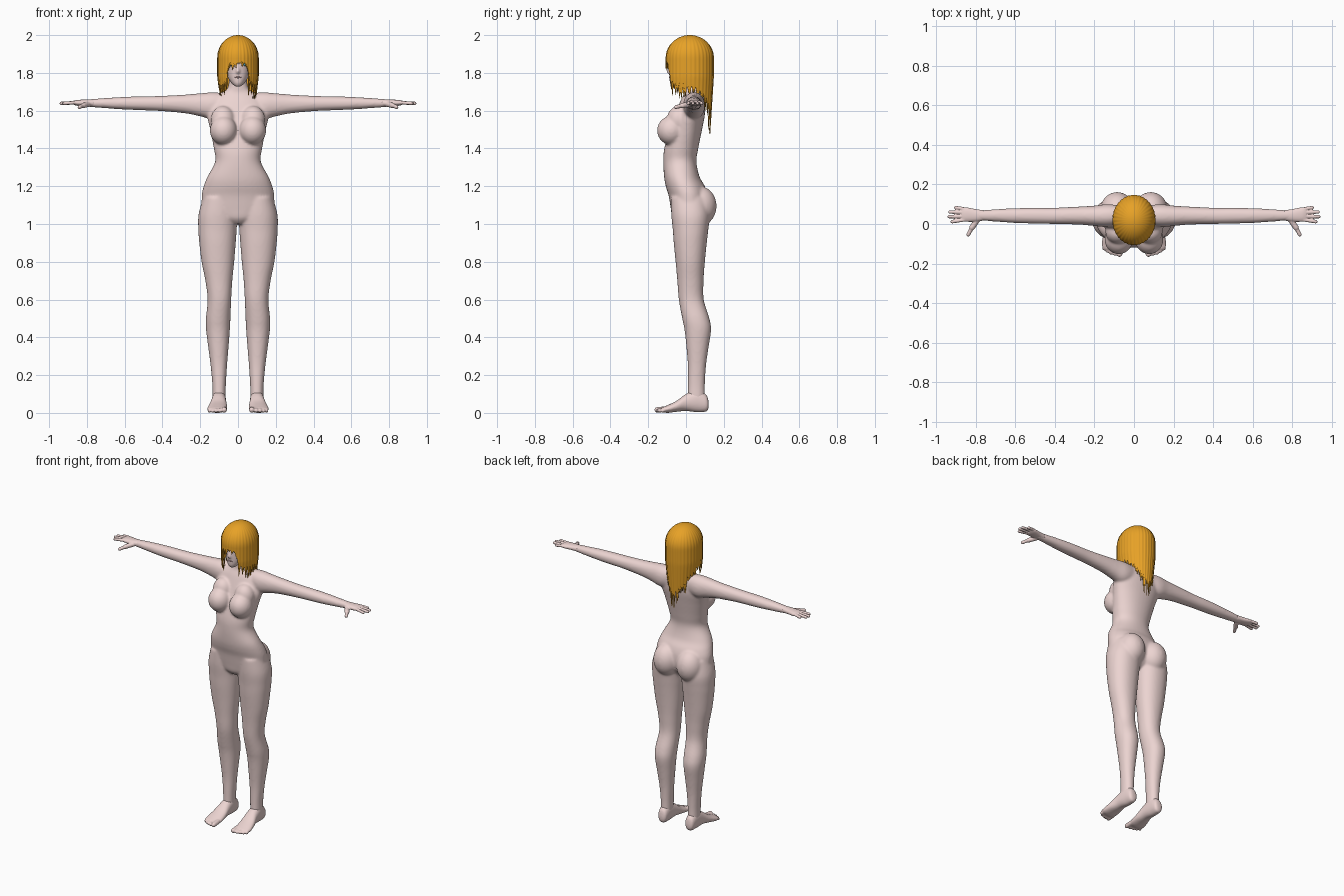
import bpy, bmesh, math, random
from mathutils import Vector, Matrix

if "Cube" in bpy.data.objects:
    bpy.data.objects.remove(bpy.data.objects["Cube"])

random.seed(4)
AXES = {'z': lambda t, a, b: (a, b, t), 'x': lambda t, a, b: (t, a, b), 'y': lambda t, a, b: (a, t, b)}


def material(name, rgb):
    m = bpy.data.materials.new(name)
    m.diffuse_color = (*rgb, 1)
    m.use_nodes = True
    m.node_tree.nodes["Principled BSDF"].inputs["Base Color"].default_value = m.diffuse_color
    return m


SKIN = material("skin", (0.84, 0.66, 0.64))
HAIR = material("orange", (0.80, 0.36, 0.02))
BLUE = material("blue", (0.10, 0.50, 0.70))
LIP = material("lip", (0.62, 0.40, 0.40))


def spline(rows, steps=5):
    """Catmull-Rom through the ring rows."""
    out = []
    for i in range(len(rows) - 1):
        p0, p1, p2 = rows[max(i - 1, 0)], rows[i], rows[i + 1]
        p3 = rows[min(i + 2, len(rows) - 1)]
        for k in range(steps):
            u = k / steps
            out.append([0.5 * (2 * b + (c - a) * u + (2 * a - 5 * b + 4 * c - d) * u * u
                               + (3 * b - a - 3 * c + d) * u ** 3) for a, b, c, d in zip(p0, p1, p2, p3)])
    return out + [list(rows[-1])]


def loft(bm, axis, rows, side=1, n=36, power=2.15):
    """Rows are (position, a_min, a_max, b_min, b_max) along the axis."""
    rings = []
    for t, a0, a1, b0, b1 in spline(rows):
        ring = []
        for i in range(n):
            w = 2 * math.pi * i / n
            c, s = math.cos(w), math.sin(w)
            a = (a0 + a1) / 2 + (a1 - a0) / 2 * math.copysign(abs(c) ** (2 / power), c)
            b = (b0 + b1) / 2 + (b1 - b0) / 2 * math.copysign(abs(s) ** (2 / power), s)
            x, y, z = AXES[axis](t, a, b)
            ring.append(bm.verts.new((x * side, y, z)))
        rings.append(ring)
    for r, q in zip(rings, rings[1:]):
        for i in range(n):
            bm.faces.new((r[i], r[(i + 1) % n], q[(i + 1) % n], q[i]))
    bm.faces.new(rings[0])
    bm.faces.new(rings[-1])


def ball(bm, c, r, side=1):
    m = Matrix.Translation((c[0] * side, c[1], c[2])) @ Matrix.Diagonal((*r, 1))
    bmesh.ops.create_uvsphere(bm, u_segments=28, v_segments=18, radius=1, matrix=m)


def capsule(bm, p, q, r, side=1):
    p, q = (Vector((v[0] * side, v[1], v[2])) for v in (p, q))
    rot = (q - p).to_track_quat('Z', 'Y').to_matrix()
    for v in bmesh.ops.create_uvsphere(bm, u_segments=16, v_segments=11, radius=r)['verts']:
        v.co = rot @ v.co + (q if v.co.z > 0 else p)


def finish(name, bm, mat, voxel=0, smooth=0):
    bmesh.ops.recalc_face_normals(bm, faces=bm.faces)
    for f in bm.faces:
        f.smooth = True
    me = bpy.data.meshes.new(name)
    bm.to_mesh(me)
    bm.free()
    me.materials.append(mat)
    ob = bpy.data.objects.new(name, me)
    bpy.context.collection.objects.link(ob)
    if voxel:
        r = ob.modifiers.new("fuse", 'REMESH')
        r.mode, r.voxel_size, r.use_smooth_shade = 'VOXEL', voxel, True
        s = ob.modifiers.new("soften", 'SMOOTH')
        s.factor, s.iterations = 0.5, smooth
    return ob


# Body: torso, bust, hips, arms and legs fused into one skin
bm = bmesh.new()
torso = [(1.00, .05, -.045, .06), (1.03, .12, -.07, .09), (1.08, .185, -.08, .115), (1.15, .192, -.092, .115),
         (1.20, .182, -.107, .10), (1.25, .162, -.116, .072), (1.33, .121, -.12, .055), (1.40, .128, -.115, .065),
         (1.50, .147, -.088, .085), (1.58, .163, -.058, .10), (1.65, .14, -.03, .10), (1.69, .095, -.01, .09),
         (1.72, .055, -.008, .08), (1.80, .045, -.01, .07)]
loft(bm, 'z', [(z, -w, w, f, b) for z, w, f, b in torso])
arm = [(.05, 0, .09, 1.58, 1.69), (.13, -.015, .10, 1.555, 1.697), (.20, -.01, .093, 1.57, 1.692),
       (.28, -.003, .088, 1.586, 1.685), (.41, 0, .082, 1.598, 1.678), (.50, .002, .082, 1.602, 1.676),
       (.60, .005, .08, 1.606, 1.673), (.70, .012, .075, 1.613, 1.667), (.78, .018, .069, 1.619, 1.661),
       (.81, .02, .07, 1.623, 1.657)]
leg = [(1.14, .02, .185, -.08, .11), (1.05, .004, .209, -.078, .125), (.97, .007, .21, -.07, .118),
       (.90, .012, .205, -.065, .11), (.80, .02, .193, -.055, .10), (.70, .03, .173, -.046, .093),
       (.60, .036, .161, -.038, .094), (.50, .04, .17, -.02, .124), (.44, .043, .169, -.008, .133),
       (.35, .05, .158, .002, .12), (.25, .058, .145, .01, .106), (.15, .064, .136, .01, .10),
       (.08, .066, .134, .01, .10), (.05, .07, .13, .02, .095)]
for s in (1, -1):
    loft(bm, 'x', arm, s)
    loft(bm, 'z', leg, s)
    ball(bm, (.077, -.078, 1.495), (.072, .075, .077), s)
    ball(bm, (.08, -.04, 1.55), (.065, .062, .075), s)
    ball(bm, (.085, .072, 1.095), (.086, .09, .105), s)
finish("body", bm, SKIN, .007, 9)

# Head with nose and ears
bm = bmesh.new()
head = [(1.728, .014, -.075, -.04), (1.745, .034, -.085, .01), (1.78, .056, -.088, .06), (1.83, .071, -.089, .11),
        (1.88, .08, -.09, .125), (1.93, .077, -.082, .12), (1.97, .053, -.05, .09), (1.985, .025, -.01, .05)]
loft(bm, 'z', [(z, -w, w, f, b) for z, w, f, b in head])
capsule(bm, (0, -.083, 1.84), (0, -.094, 1.806), .009)
for s in (1, -1):
    ball(bm, (.073, .02, 1.83), (.012, .02, .03), s)
finish("head", bm, SKIN, .006, 4)

# Eyes and mouth
bm = bmesh.new()
for s in (1, -1):
    ball(bm, (.034, -.075, 1.846), (.014, .012, .009), s)
finish("eyes", bm, BLUE)
bm = bmesh.new()
ball(bm, (0, -.084, 1.776), (.018, .007, .005))
finish("mouth", bm, LIP)

# Hands: palm, four fingers and a thumb
fingers = [(.076, .902, .083), (.058, .932, .061), (.039, .936, .037), (.021, .920, .012)]
foot = [(.12, .088, .112, .03, .055), (.108, .071, .129, .008, .095), (.06, .065, .136, .004, .125),
        (0, .062, .142, .01, .10), (-.05, .058, .155, .006, .064), (-.10, .058, .163, 0, .04),
        (-.128, .066, .156, .006, .028)]
toes = [(.073, -.152, .015), (.097, -.15, .011), (.117, -.144, .011), (.135, -.136, .010), (.151, -.124, .010)]
for side_name, s in (("left", 1), ("right", -1)):
    bm = bmesh.new()
    loft(bm, 'x', [(.76, .018, .07, 1.62, 1.661), (.80, .012, .075, 1.623, 1.659), (.85, .011, .085, 1.626, 1.657),
                   (.872, .015, .082, 1.632, 1.652)], s)
    for y, tx, ty in fingers:
        capsule(bm, (.86, y, 1.643), (tx, ty, 1.639), .0092, s)
    capsule(bm, (.79, .025, 1.635), (.82, -.018, 1.627), .0145, s)
    capsule(bm, (.82, -.018, 1.627), (.839, -.053, 1.619), .0105, s)
    finish(side_name + "_hand", bm, SKIN, .0035, 3)

    # Feet: heel-to-ball loft with five toes
    bm = bmesh.new()
    loft(bm, 'y', foot, s)
    for x, y, r in toes:
        capsule(bm, (x, -.11, .02), (x, y, r + .001), r, s)
    finish(side_name + "_foot", bm, SKIN, .0045, 3)

# Hair: layered shells whose lower edges break into pointed locks
HEM = [(0, 1.87), (26, 1.855), (36, 1.77), (50, 1.75), (90, 1.75), (125, 1.70), (150, 1.64), (180, 1.59)]


def hem(deg):
    for (d0, z0), (d1, z1) in zip(HEM, HEM[1:]):
        if deg <= d1:
            return z0 + (z1 - z0) * (deg - d0) / (d1 - d0)
    return HEM[-1][1]


def hair_shell(name, scale, locks, shift):
    bm = bmesh.new()
    per, rows, grid = 6, 34, []
    n = locks * per
    depth = [random.uniform(.25, 1) for _ in range(locks)]
    for i in range(n):
        a = 2 * math.pi * (i + shift) / n
        deg = math.degrees(abs((a + math.pi) % (2 * math.pi) - math.pi))
        saw = 1 - abs((i % per) - per / 2) / (per / 2)
        reach = .05 if deg < 30 else .095 if deg < 125 else .14
        end = hem(deg) - reach * depth[i // per] * saw
        col = []
        for j in range(1, rows + 1):
            if j <= 14:
                e = math.pi / 2 * (1 - j / 14)
                z, f = 1.88 + .12 * scale * math.sin(e), math.cos(e)
            else:
                z, f = 1.88 + (end - 1.88) * (j - 14) / (rows - 14), 1
            drop = max(0, 1.78 - z)
            r = f * scale * (1 + .018 * (saw - .5) * min(1, j / 10))
            x = .109 * r * math.sin(a) * (1 - 1.1 * drop)
            y = .02 - .127 * r * math.cos(a) * (1 - .5 * drop)
            col.append(bm.verts.new((x, y, z)))
        grid.append(col)
    top = bm.verts.new((0, .02, 1.88 + .12 * scale))
    for i in range(n):
        c, d = grid[i], grid[(i + 1) % n]
        bm.faces.new((top, c[0], d[0]))
        for j in range(rows - 1):
            bm.faces.new((c[j], c[j + 1], d[j + 1], d[j]))
    ob = finish(name, bm, HAIR)
    m = ob.modifiers.new("thickness", 'SOLIDIFY')
    m.thickness, m.offset = .003, -1


hair_shell("hair_outer", 1.0, 34, 0)
hair_shell("hair_inner", .95, 29, 3)
